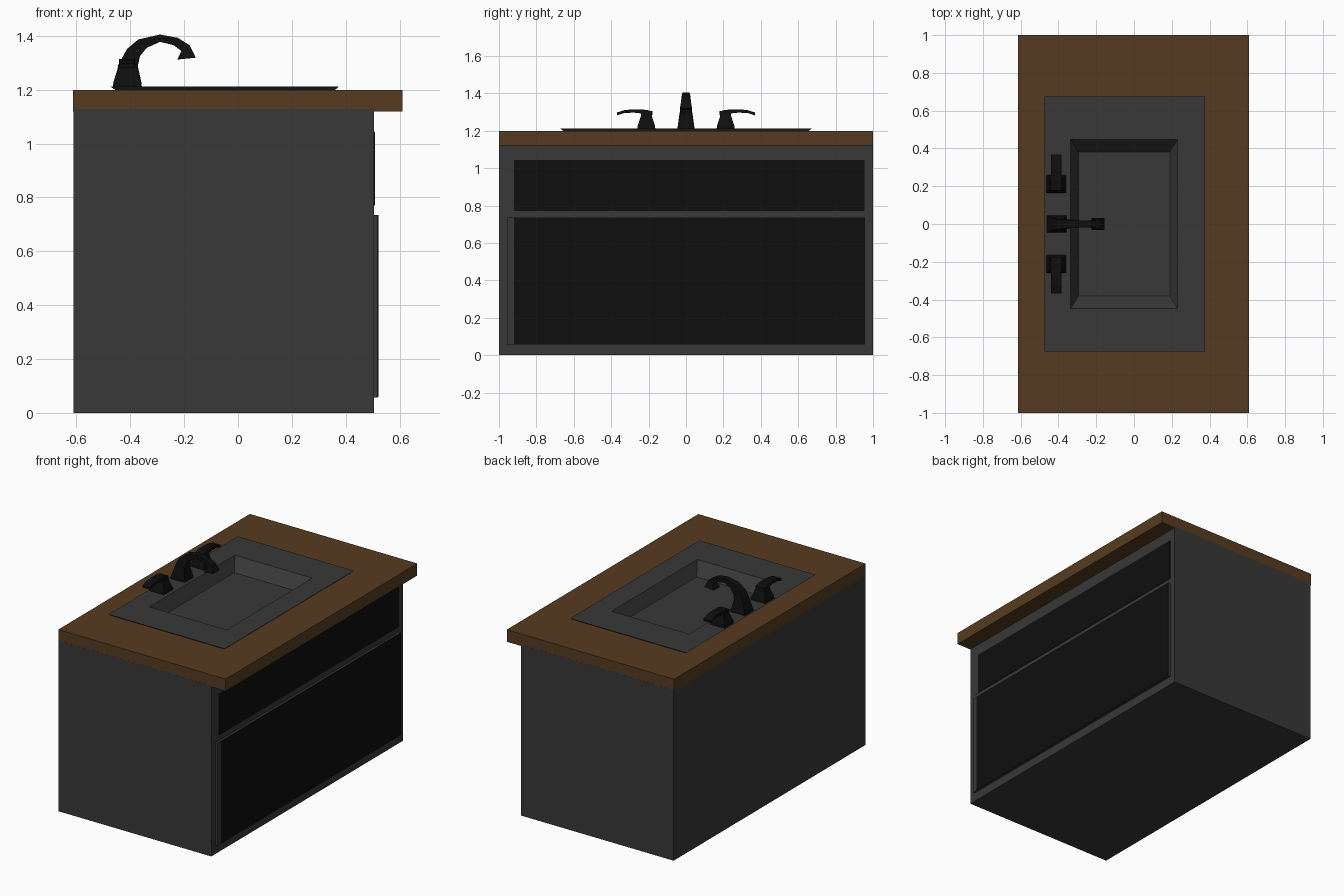
import bpy, bmesh, math

if "Cube" in bpy.data.objects:
    bpy.data.objects.remove(bpy.data.objects["Cube"])


def material(name, rgb):
    m = bpy.data.materials.new(name)
    m.diffuse_color = (*rgb, 1)
    m.use_nodes = True
    m.node_tree.nodes["Principled BSDF"].inputs["Base Color"].default_value = m.diffuse_color
    return m


GREY = material("charcoal grey", (0.040, 0.040, 0.040))
WOOD = material("brown wood", (0.095, 0.044, 0.015))
BLACK = material("black", (0.0045, 0.0045, 0.0045))


def loft(name, rings, mat, cap_start=True, cap_end=True, closed=False):
    """Skin four-sided rings into a flat-shaded solid."""
    bm = bmesh.new()
    vs = [[bm.verts.new(p) for p in r] for r in rings]
    pairs = list(zip(vs, vs[1:])) + ([(vs[-1], vs[0])] if closed else [])
    for a, b in pairs:
        for i in range(len(a)):
            j = (i + 1) % len(a)
            bm.faces.new((a[i], a[j], b[j], b[i]))
    if cap_start and not closed:
        bm.faces.new(vs[0])
    if cap_end and not closed:
        bm.faces.new(vs[-1])
    bmesh.ops.recalc_face_normals(bm, faces=bm.faces)
    me = bpy.data.meshes.new(name)
    bm.to_mesh(me)
    bm.free()
    me.materials.append(mat)
    ob = bpy.data.objects.new(name, me)
    bpy.context.collection.objects.link(ob)
    return ob


def rect(x0, x1, y0, y1, z):
    return [(x0, y0, z), (x1, y0, z), (x1, y1, z), (x0, y1, z)]


def box(name, x0, x1, y0, y1, z0, z1, mat):
    return loft(name, [rect(x0, x1, y0, y1, z0), rect(x0, x1, y0, y1, z1)], mat)


# Cabinet body
box("cabinet", -0.61, 0.505, -1, 1, 0, 1.128, GREY)

# Drawers: grey backing with a black front plate
for name, z0, z1, x in (("lower_drawer", 0.058, 0.735, 0.519),
                        ("upper_drawer", 0.77, 1.045, 0.507)):
    box(name, 0.49, x, -0.957, 0.957, z0, z1, GREY)
    box(name + "_front", x - 0.003, x + 0.002, -0.92, 0.955, z0 + 0.001, z1 - 0.001, BLACK)

# Wooden countertop with a hole for the basin
outer, hole = (-0.613, 0.61, -0.9995, 0.9995), (-0.345, 0.24, -0.46, 0.46)
loft("countertop", [rect(*outer, 1.12), rect(*outer, 1.2),
                    rect(*hole, 1.2), rect(*hole, 1.12)], WOOD, closed=True)

# Sink: undercut rim, sloping basin walls and flat floor
loft("sink", [rect(-0.455, 0.36, -0.655, 0.655, 1.199),
              rect(-0.475, 0.375, -0.675, 0.675, 1.213),
              rect(-0.335, 0.23, -0.447, 0.447, 1.213),
              rect(-0.295, 0.19, -0.382, 0.382, 1.133)], GREY, cap_start=False)

# Spout: outer point, inner point (x, z) and half width along the arch
SPOUT = [
    ((-0.462, 1.21), (-0.357, 1.21), 0.045),
    ((-0.460, 1.228), (-0.359, 1.228), 0.044),
    ((-0.432, 1.315), (-0.372, 1.288), 0.031),
    ((-0.412, 1.352), (-0.364, 1.325), 0.027),
    ((-0.370, 1.387), (-0.340, 1.355), 0.023),
    ((-0.290, 1.405), (-0.290, 1.378), 0.019),
    ((-0.224, 1.393), (-0.240, 1.366), 0.018),
    ((-0.180, 1.366), (-0.210, 1.344), 0.024),
    ((-0.157, 1.319), (-0.226, 1.312), 0.033),
]
loft("spout", [[(a[0], -w, a[1]), (b[0], -w, b[1]), (b[0], w, b[1]), (a[0], w, a[1])]
               for a, b, w in SPOUT], BLACK)

# Lever: y, bottom z, top z, half width
LEVER = [(0.178, 1.285, 1.304, 0.030), (0.215, 1.290, 1.312, 0.030),
         (0.280, 1.297, 1.315, 0.028), (0.330, 1.295, 1.310, 0.028),
         (0.368, 1.282, 1.298, 0.028)]
XC = -0.412
for side, s in (("left", -1), ("right", 1)):
    # Tapered handle base
    loft(side + "_handle_base",
         [rect(XC - h, XC + h, s * 0.212 - k, s * 0.212 + k, z)
          for h, k, z in ((0.052, 0.048, 1.21), (0.051, 0.046, 1.228),
                          (0.036, 0.030, 1.275), (0.032, 0.028, 1.296))], BLACK)
    # Curved handle lever
    loft(side + "_handle_lever",
         [[(XC - w, s * y, b), (XC + w, s * y, b), (XC + w, s * y, t), (XC - w, s * y, t)]
          for y, b, t, w in LEVER], BLACK)
